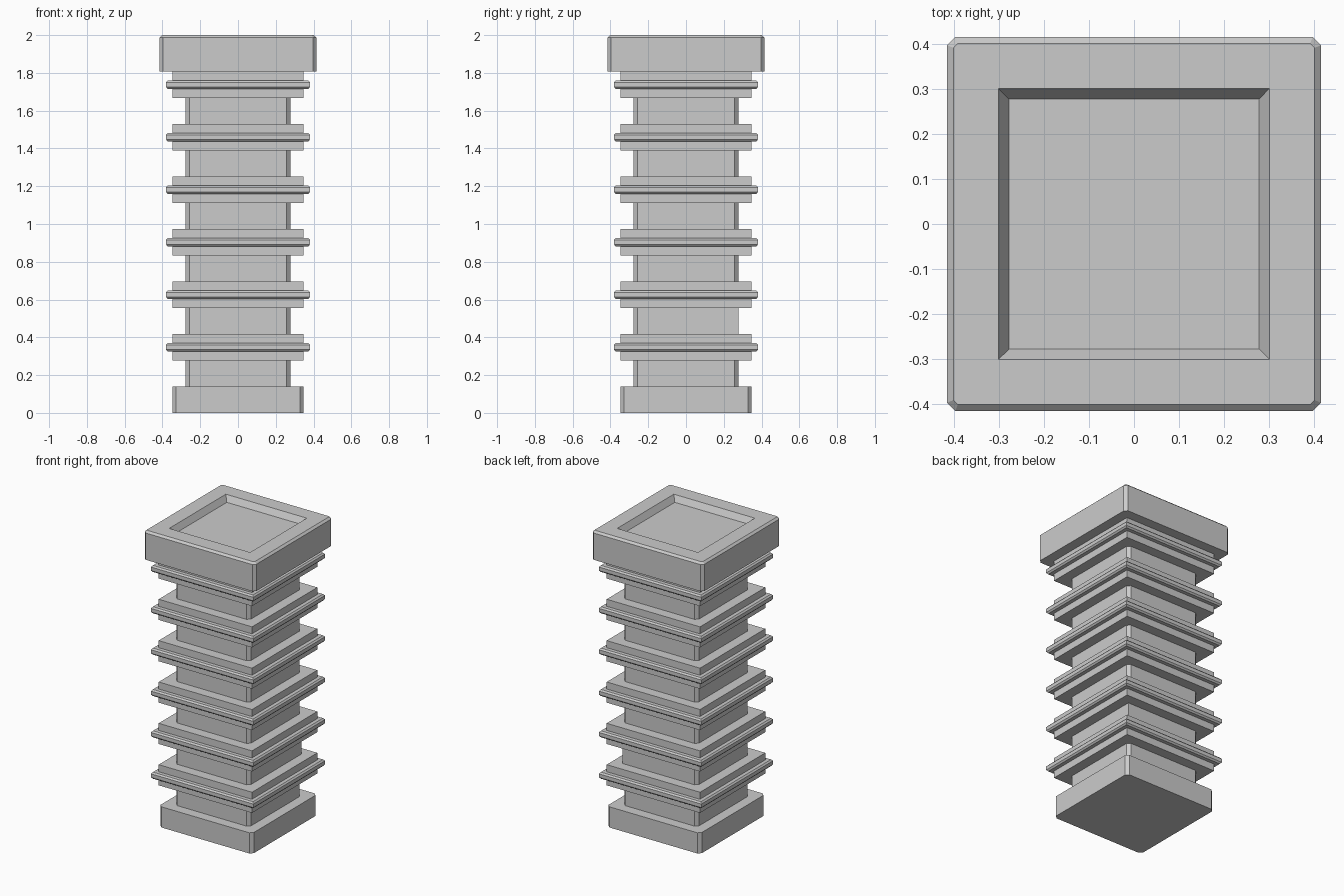
import bpy, bmesh

if "Cube" in bpy.data.objects:
    bpy.data.objects.remove(bpy.data.objects["Cube"])

STEP = 0.139          # height of every block in the stack
RINGS = 6


def square(half, cuts, z):
    """Square outline with each corner cut; cut order: +x+y, -x+y, -x-y, +x-y."""
    pts = []
    for (sx, sy), c in zip(((1, 1), (-1, 1), (-1, -1), (1, -1)), cuts):
        a = (sx * half, sy * (half - c), z)
        b = (sx * (half - c), sy * half, z)
        pts += [a, b] if sx * sy > 0 else [b, a]
    return pts


def loft(name, profile):
    """Closed solid through (half width, corner cut, z) outlines."""
    bm = bmesh.new()
    loops = []
    for half, cut, z in profile:
        cuts = cut if isinstance(cut, tuple) else (cut,) * 4
        loops.append([bm.verts.new(p) for p in square(half, cuts, z)])
    for low, high in zip(loops, loops[1:]):
        for i in range(8):
            j = (i + 1) % 8
            bm.faces.new((low[i], low[j], high[j], high[i]))
    bm.faces.new(loops[0][::-1])
    bm.faces.new(loops[-1])
    bmesh.ops.remove_doubles(bm, verts=bm.verts, dist=1e-5)
    bmesh.ops.recalc_face_normals(bm, faces=bm.faces)
    mesh = bpy.data.meshes.new(name)
    bm.to_mesh(mesh)
    bm.free()
    obj = bpy.data.objects.new(name, mesh)
    bpy.context.collection.objects.link(obj)
    return obj


# Base block
loft("base", [(0.347, 0.02, 0), (0.347, 0.02, STEP)])

# Alternating shaft blocks and collars with a thin bevelled flange
for i in range(RINGS):
    z = STEP * (1 + 2 * i)
    # one shaft block keeps a sharp back right corner
    cut = (0, 0.02, 0.02, 0.02) if i == 1 else 0.02
    loft(f"shaft_{i + 1}", [(0.278, cut, z), (0.278, cut, z + STEP)])

    z += STEP
    m = z + STEP / 2
    loft(f"collar_{i + 1}", [
        (0.347, 0, z), (0.347, 0, m - 0.022),
        (0.372, 0, m - 0.022), (0.381, 0, m - 0.012),
        (0.381, 0, m + 0.012), (0.372, 0, m + 0.022),
        (0.347, 0, m + 0.022), (0.347, 0, z + STEP)])

# Cap with bevelled edges and a shallow sloped recess
loft("cap", [
    (0.415, 0.018, STEP * 13), (0.415, 0.018, 1.987),
    (0.401, 0.010, 2.0), (0.301, 0, 2.0), (0.278, 0, 1.96)])
